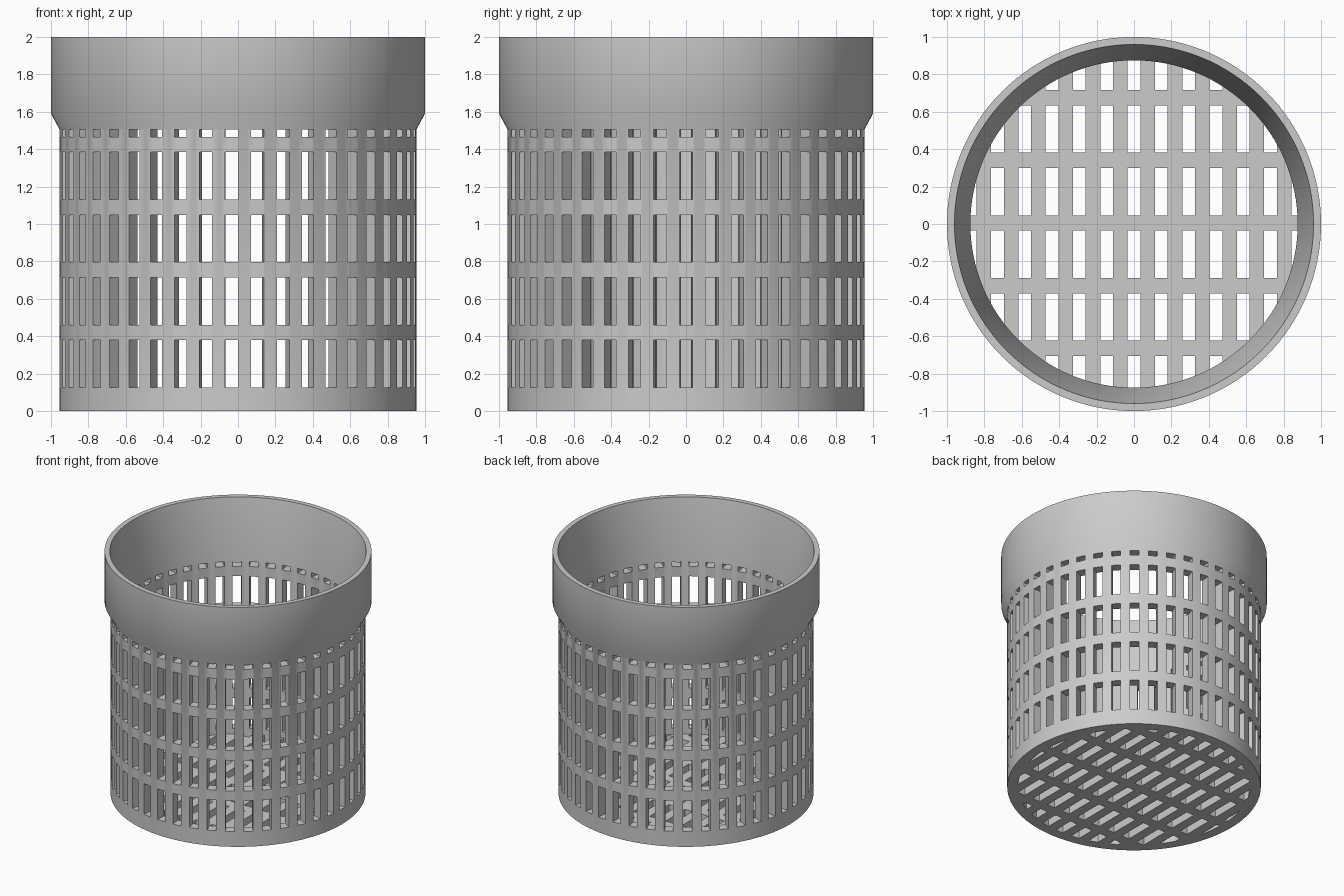
import bpy, bmesh, math
from mathutils import Matrix, Vector

if "Cube" in bpy.data.objects:
    bpy.data.objects.remove(bpy.data.objects["Cube"], do_unlink=True)

OUTER, INNER = 0.955, 0.875      # basket wall radii
COLLAR_Z = 1.507                 # where the wall widens into the collar
SLOT_W, SLOT_H, PITCH = 0.068, 0.253, 0.335
AROUND = 43                      # slots in each ring
SEGMENTS = 128

grey = bpy.data.materials.new("grey plastic")
grey.use_nodes = True
grey.diffuse_color = (0.6, 0.6, 0.6, 1)
grey.node_tree.nodes["Principled BSDF"].inputs["Base Color"].default_value = (0.6, 0.6, 0.6, 1)


def make_object(name, bm):
    bmesh.ops.recalc_face_normals(bm, faces=bm.faces)
    mesh = bpy.data.meshes.new(name)
    bm.to_mesh(mesh)
    bm.free()
    mesh.materials.append(grey)
    obj = bpy.data.objects.new(name, mesh)
    bpy.context.collection.objects.link(obj)
    return obj


def lathe(name, profile):
    """Revolve a closed (radius, height) profile around z."""
    bm = bmesh.new()
    rings = []
    for i in range(SEGMENTS):
        a = 2 * math.pi * i / SEGMENTS
        rings.append([bm.verts.new((r * math.cos(a), r * math.sin(a), z)) for r, z in profile])
    n = len(profile)
    for i in range(SEGMENTS):
        here, there = rings[i], rings[(i + 1) % SEGMENTS]
        for j in range(n):
            k = (j + 1) % n
            bm.faces.new((here[j], there[j], there[k], here[k]))
    return make_object(name, bm)


def add_box(bm, centre, size, turn=0.0):
    matrix = (Matrix.Rotation(turn, 4, 'Z') @ Matrix.Translation(Vector(centre))
              @ Matrix.Diagonal((*size, 1)))
    bmesh.ops.create_cube(bm, size=1, matrix=matrix)


def cut(obj, cutter):
    """Subtract the cutter, remove it, then smooth the curved faces."""
    cutter.hide_render = True
    mod = obj.modifiers.new("slots", 'BOOLEAN')
    mod.operation, mod.solver, mod.object = 'DIFFERENCE', 'EXACT', cutter
    bpy.ops.object.select_all(action='DESELECT')
    bpy.context.view_layer.objects.active = obj
    obj.select_set(True)
    bpy.ops.object.modifier_apply(modifier=mod.name)
    bpy.data.objects.remove(cutter, do_unlink=True)
    bpy.ops.object.shade_smooth_by_angle(angle=math.radians(32))


# Wall and flared collar in one turned shell
wall = lathe("basket_wall", [(OUTER, 0), (OUTER, COLLAR_Z), (1, 1.59), (1, 2),
                             (0.96, 2), (INNER, COLLAR_Z), (INNER, 0)])

# Rings of upright slots; the top ring stops under the collar
bm = bmesh.new()
for row in range(5):
    low = 0.126 + row * PITCH
    high = min(low + SLOT_H, COLLAR_Z - 0.002)
    for i in range(AROUND):
        add_box(bm, (0.915, 0, (low + high) / 2), (0.2, SLOT_W, high - low),
                2 * math.pi * i / AROUND)
cut(wall, make_object("wall_slot_cutter", bm))

# Floor disc with a grid of slots
bm = bmesh.new()
bmesh.ops.create_cone(bm, cap_ends=True, segments=SEGMENTS, radius1=INNER + 0.001,
                      radius2=INNER + 0.001, depth=0.08,
                      matrix=Matrix.Translation((0, 0, 0.04)))
floor = make_object("basket_floor", bm)

bm = bmesh.new()
for column in range(-6, 7):
    for row in range(-3, 3):
        add_box(bm, (column * 0.146, 0.005 + (row + 0.5) * PITCH, 0.04),
                (SLOT_W, SLOT_H, 0.3))
cut(floor, make_object("floor_slot_cutter", bm))
